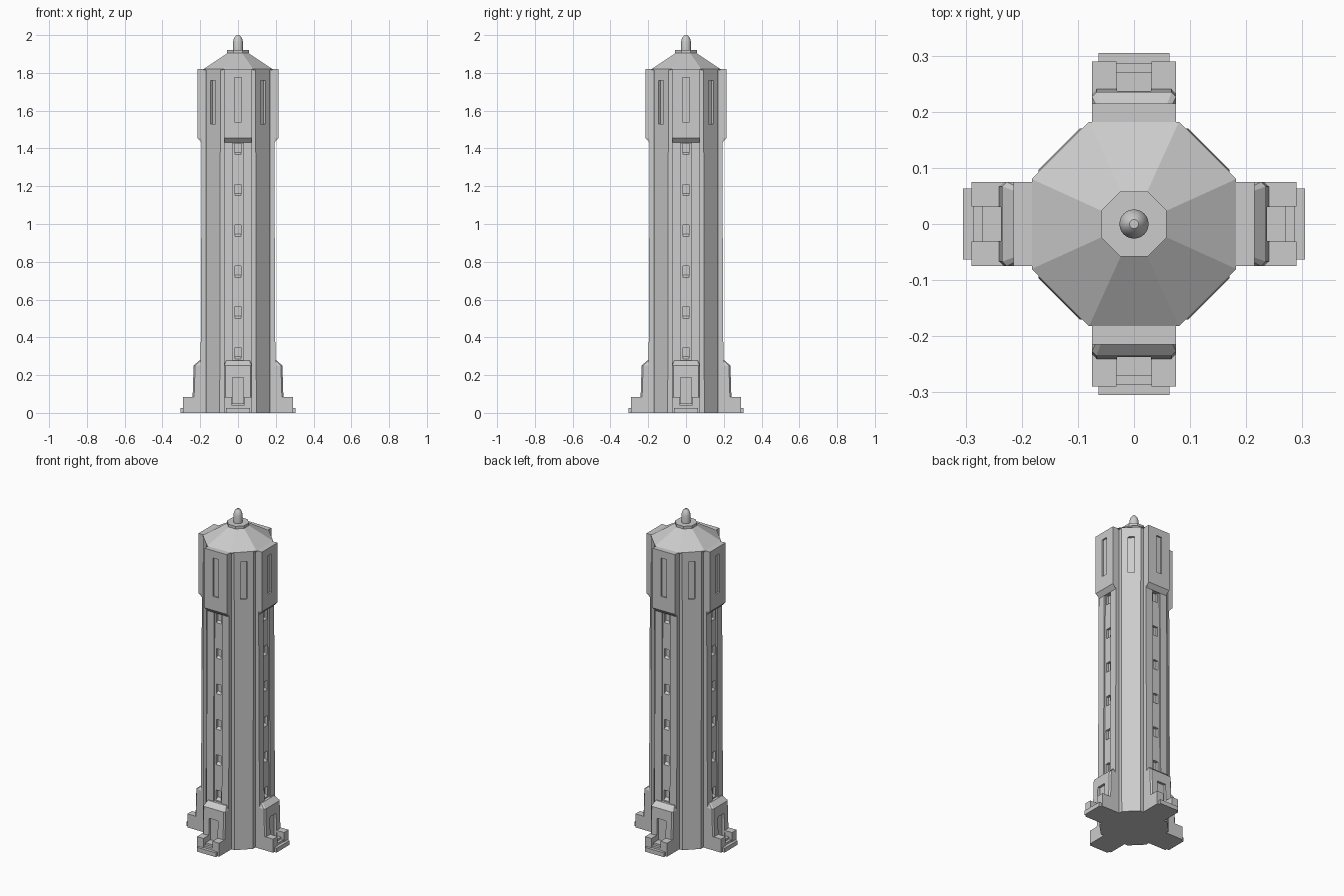
import bpy, bmesh, math
from mathutils import Matrix

if "Cube" in bpy.data.objects:
    bpy.data.objects.remove(bpy.data.objects["Cube"])

stone = bpy.data.materials.new("light grey stone")
stone.diffuse_color = (0.6, 0.6, 0.6, 1)
stone.use_nodes = True
stone.node_tree.nodes["Principled BSDF"].inputs["Base Color"].default_value = stone.diffuse_color


def loft(name, rings, turn=0.0):
    """Closed solid through rings of equal point count, turned about z."""
    bm = bmesh.new()
    rows = [[bm.verts.new(p) for p in r] for r in rings]
    n = len(rows[0])
    for a, b in zip(rows, rows[1:]):
        for i in range(n):
            bm.faces.new((a[i], a[(i + 1) % n], b[(i + 1) % n], b[i]))
    bm.faces.new(rows[0][::-1])
    bm.faces.new(rows[-1])
    bmesh.ops.recalc_face_normals(bm, faces=bm.faces[:])
    bm.transform(Matrix.Rotation(turn, 4, 'Z'))
    me = bpy.data.meshes.new(name)
    bm.to_mesh(me)
    bm.free()
    me.materials.append(stone)
    ob = bpy.data.objects.new(name, me)
    bpy.context.collection.objects.link(ob)
    return ob


def rect(x0, x1, y0, y1, z):
    return [(x0, y0, z), (x1, y0, z), (x1, y1, z), (x0, y1, z)]


def box(name, x0, x1, y0, y1, z0, z1, turn=0.0):
    return loft(name, [rect(x0, x1, y0, y1, z0), rect(x0, x1, y0, y1, z1)], turn)


def octagon(d, s, z):
    """Flat sides at distance d, diagonal sides on |x|+|y| = s."""
    e = s - d
    return [(e, -d, z), (d, -e, z), (d, e, z), (e, d, z),
            (-e, d, z), (-d, e, z), (-d, -e, z), (-e, -d, z)]


def cut(ob, cutters):
    for c in cutters:
        m = ob.modifiers.new("recess", 'BOOLEAN')
        m.object = c
        m.operation = 'DIFFERENCE'
        m.solver = 'EXACT'
        c.hide_render = True
        c.hide_viewport = True
        c.display_type = 'WIRE'


# Tower core with a tall slit on each diagonal face
core = loft("tower_core", [octagon(0.17, 0.267, 0), octagon(0.17, 0.263, 1.82)])
cut(core, [box("diagonal_slit_cutter", -0.018, 0.018, -0.25, -0.174, 1.53, 1.76,
               math.radians(45 + 90 * k)) for k in range(4)])

# Roof, cap and finial
loft("roof", [octagon(0.182, 0.262, 1.815), octagon(0.182, 0.262, 1.82),
              octagon(0.05, 0.07, 1.908)])
loft("roof_cap", [octagon(0.058, 0.082, 1.904), octagon(0.058, 0.082, 1.92)])


def circle(r, z, n=24):
    return [(r * math.cos(2 * math.pi * i / n), r * math.sin(2 * math.pi * i / n), z)
            for i in range(n)]


finial = loft("finial", [circle(r, z) for r, z in
              ((0.026, 1.915), (0.026, 1.965), (0.022, 1.98), (0.015, 1.993), (0.008, 2.0))])
bpy.context.view_layer.objects.active = finial
finial.select_set(True)
bpy.ops.object.shade_smooth_by_angle(angle=math.radians(35))


def foot_ring(h, y, c, z):
    """Rectangle with its two front corners chamfered."""
    return [(-h, -0.15, z), (-h, -y + c, z), (-h + c, -y, z),
            (h - c, -y, z), (h, -y + c, z), (h, -0.15, z)]


# The four equal sides
for k, side in enumerate(("front", "right", "back", "left")):
    t = math.radians(90 * k)

    # Shaft: two pilasters beside a sunken strip of small windows
    for s, hand in ((-1, "left"), (1, "right")):
        a, b = sorted((s * 0.028, s * 0.075))
        loft(f"{side}_pilaster_{hand}", [rect(a, b, -0.199, -0.15, 0),
                                         rect(a, b, -0.192, -0.15, 1.46)], t)
    strip = loft(f"{side}_window_strip", [rect(-0.03, 0.03, -0.191, -0.15, 0),
                                          rect(-0.03, 0.03, -0.184, -0.15, 1.46)], t)
    wins = []
    for i in range(6):
        z = 0.28 + 0.216 * i
        # sloping sill at the bottom of each window
        wins.append(loft("window_cutter", [rect(-0.016, 0.016, -0.23, -0.195, z),
                                           rect(-0.016, 0.016, -0.23, -0.172, z + 0.018),
                                           rect(-0.016, 0.016, -0.23, -0.172, z + 0.066)], t))
    cut(strip, wins)

    # Projecting crown bay with slit
    bay = loft(f"{side}_crown_bay", [rect(-0.07, 0.07, -0.192, -0.15, 1.43),
                                     rect(-0.075, 0.075, -0.215, -0.15, 1.455),
                                     rect(-0.075, 0.075, -0.215, -0.15, 1.82)], t)
    cut(bay, [box("bay_slit_cutter", -0.019, 0.019, -0.25, -0.205, 1.54, 1.775, t)])

    # Buttress foot with doorway
    foot = loft(f"{side}_foot", [foot_ring(0.075, 0.243, 0.008, 0),
                                 foot_ring(0.075, 0.235, 0.008, 0.25),
                                 foot_ring(0.062, 0.205, 0.006, 0.277)], t)
    cut(foot, [box("door_cutter", -0.03, 0.03, -0.3, -0.222, 0.04, 0.187, t)])

    # Entrance steps between two cheek blocks
    box(f"{side}_cheek_left", -0.075, -0.031, -0.29, -0.2, 0, 0.083, t)
    box(f"{side}_cheek_right", 0.031, 0.075, -0.29, -0.2, 0, 0.083, t)
    box(f"{side}_upper_step", -0.032, 0.032, -0.27, -0.2, 0, 0.05, t)
    box(f"{side}_middle_step", -0.032, 0.032, -0.286, -0.2, 0, 0.038, t)
    box(f"{side}_lower_step", -0.063, 0.063, -0.305, -0.2, 0, 0.026, t)
